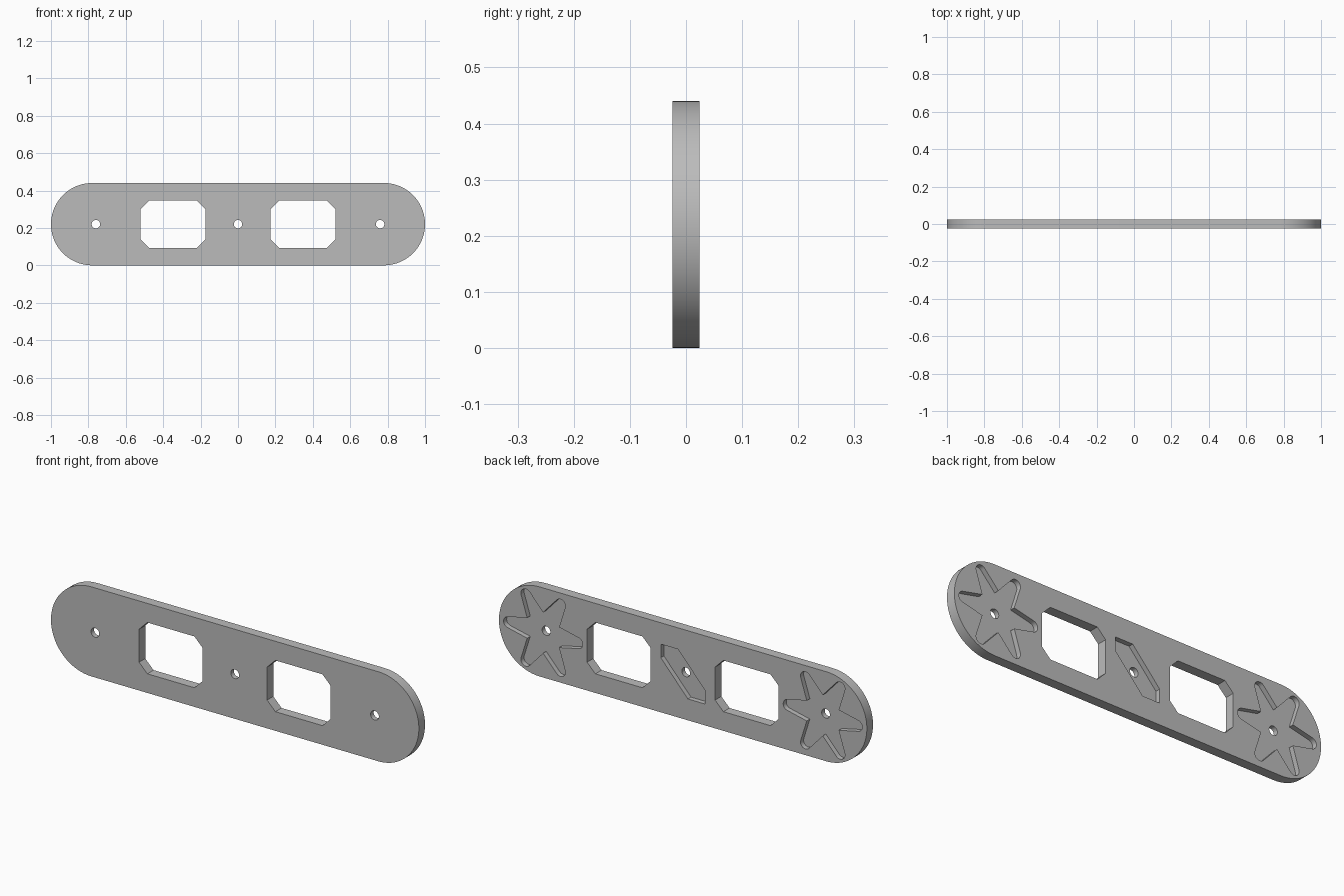
import bpy
import bmesh
from math import sin, cos, pi, radians

cube = bpy.data.objects.get("Cube")
if cube:
    bpy.data.objects.remove(cube, do_unlink=True)

HEIGHT, HALF_T = 0.44, 0.024
MID = HEIGHT / 2
STAR_X = 0.76

grey = bpy.data.materials.new("plain grey")
grey.use_nodes = True
colour = (0.5, 0.5, 0.5, 1)
grey.diffuse_color = colour
grey.node_tree.nodes["Principled BSDF"].inputs["Base Color"].default_value = colour


def prism(name, outline, y0, y1, cx=0.0):
    """Extrude an (x, z) outline about (cx, MID) from y0 to y1."""
    bm = bmesh.new()
    face = bm.faces.new([bm.verts.new((cx + x, y0, MID + z)) for x, z in outline])
    side = bmesh.ops.extrude_face_region(bm, geom=[face])["geom"]
    moved = [v for v in side if isinstance(v, bmesh.types.BMVert)]
    bmesh.ops.translate(bm, vec=(0, y1 - y0, 0), verts=moved)
    bmesh.ops.recalc_face_normals(bm, faces=bm.faces)
    mesh = bpy.data.meshes.new(name)
    bm.to_mesh(mesh)
    bm.free()
    mesh.materials.append(grey)
    obj = bpy.data.objects.new(name, mesh)
    bpy.context.collection.objects.link(obj)
    return obj


def arc(cx, cz, r, start, end, steps):
    angles = [start + (end - start) * i / steps for i in range(steps + 1)]
    return [(cx + r * cos(a), cz + r * sin(a)) for a in angles]


def star(tip=0.215, valley=0.1, r=0.027, arms=6):
    """Tapered arms with round tips, meeting in sharp valleys."""
    pts = []
    for i in range(arms):
        a = 2 * pi * i / arms
        c = tip - r
        pts += arc(c * cos(a), c * sin(a), r, a - pi * 0.45, a + pi * 0.45, 10)
        b = a + pi / arms
        pts.append((valley * cos(b), valley * sin(b)))
    return pts


# Round-ended plate
r_end = HEIGHT / 2
stadium = (arc(1 - r_end, 0, r_end, -pi / 2, pi / 2, 40)
           + arc(r_end - 1, 0, r_end, pi / 2, 3 * pi / 2, 40))
plate = prism("plate", stadium, -HALF_T, HALF_T)

# Chamfered windows, through holes and rear recesses
w, h, c = 0.173, 0.126, 0.045
window = [(-w + c, -h), (w - c, -h), (w, -h + c), (w, h - c),
          (w - c, h), (-w + c, h), (-w, h - c), (-w, -h + c)]
half_slot = [(0.12, 0.115), (0.027, 0.115), (-0.12, -0.048)]
slot = half_slot + [(-x, -z) for x, z in half_slot]
hole = arc(0, 0, 0.0225, 0, 2 * pi, 32)[:-1]

cutters = [prism("slot_cutter", slot, 0, 0.1)]
for s in (-1, 1):
    cutters.append(prism("window_cutter", window, -0.1, 0.1, s * 0.348))
    cutters.append(prism("star_cutter", star(), 0, 0.1, s * STAR_X))
for x in (-STAR_X, 0, STAR_X):
    cutters.append(prism("hole_cutter", hole, -0.1, 0.1, x))

for cutter in cutters:
    cutter.hide_render = True
    mod = plate.modifiers.new(cutter.name, "BOOLEAN")
    mod.operation, mod.solver, mod.object = "DIFFERENCE", "EXACT", cutter

# Bake the cuts and drop the cutters
graph = bpy.context.evaluated_depsgraph_get()
baked = bpy.data.meshes.new_from_object(plate.evaluated_get(graph))
plate.modifiers.clear()
plate.data = baked
plate.data.name = "plate"
for cutter in cutters:
    bpy.data.objects.remove(cutter, do_unlink=True)

bpy.ops.object.select_all(action="DESELECT")
plate.select_set(True)
bpy.context.view_layer.objects.active = plate
bpy.ops.object.shade_smooth_by_angle(angle=radians(30))
